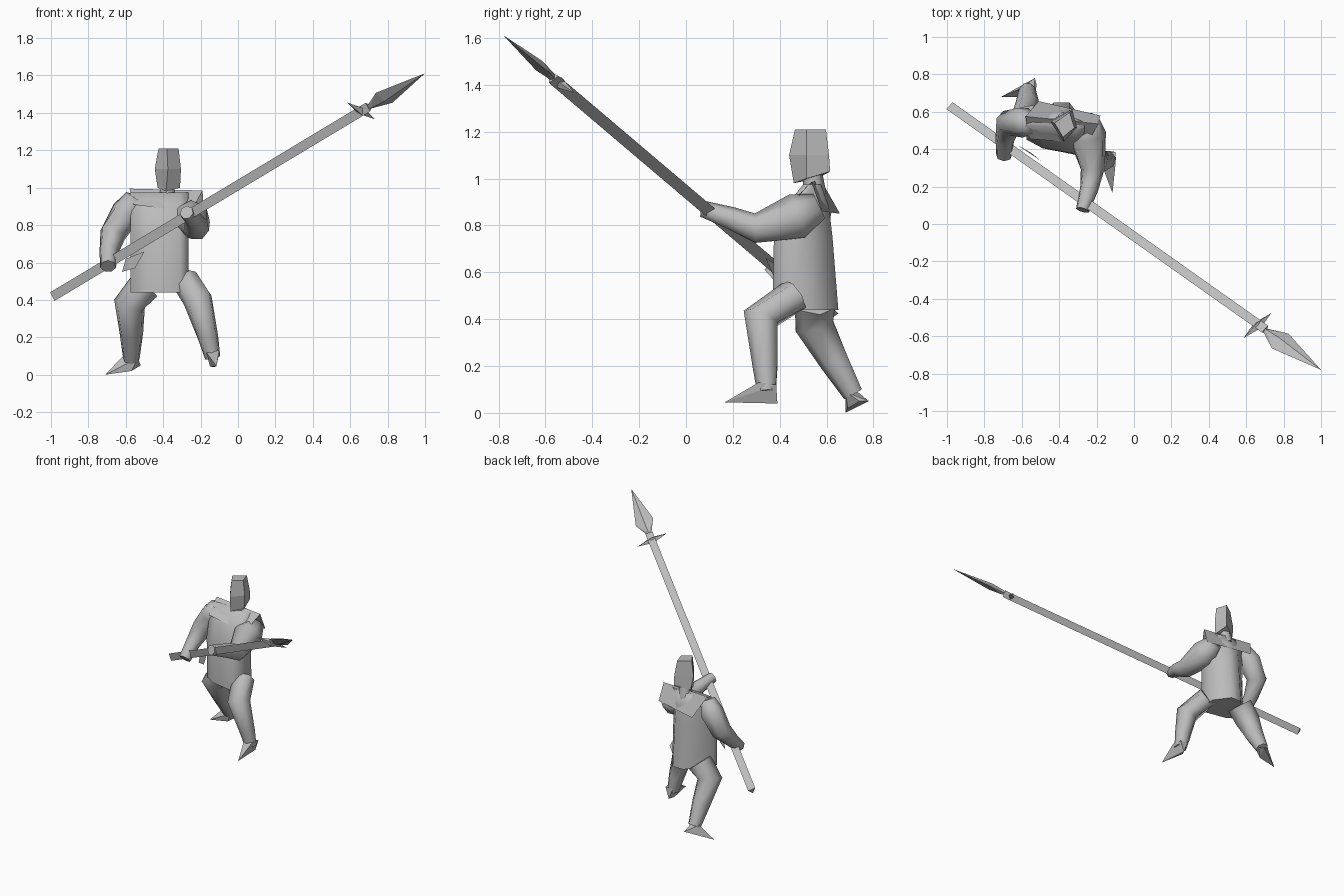
import bpy, bmesh, math
from mathutils import Vector as V

if "Cube" in bpy.data.objects:
    bpy.data.objects.remove(bpy.data.objects["Cube"])

grey = bpy.data.materials.new("plain_grey")
grey.diffuse_color = (0.5, 0.5, 0.5, 1)
grey.use_nodes = True
grey.node_tree.nodes["Principled BSDF"].inputs["Base Color"].default_value = grey.diffuse_color


def finish(name, bm, smooth=0):
    bmesh.ops.recalc_face_normals(bm, faces=bm.faces[:])
    me = bpy.data.meshes.new(name)
    bm.to_mesh(me)
    bm.free()
    me.materials.append(grey)
    ob = bpy.data.objects.new(name, me)
    bpy.context.collection.objects.link(ob)
    if smooth:
        bpy.ops.object.select_all(action='DESELECT')
        ob.select_set(True)
        bpy.context.view_layer.objects.active = ob
        bpy.ops.object.shade_smooth_by_angle(angle=math.radians(smooth))
    return ob


def loft(name, rings, smooth=0):
    """Skin a list of equal point rings and cap both ends."""
    bm = bmesh.new()
    rows = [[bm.verts.new(p) for p in r] for r in rings]
    n = len(rows[0])
    for a, b in zip(rows, rows[1:]):
        for i in range(n):
            j = (i + 1) % n
            bm.faces.new((a[i], a[j], b[j], b[i]))
    bm.faces.new(rows[0])
    bm.faces.new(rows[-1])
    return finish(name, bm, smooth)


def limb(name, joints, sides=7):
    """Tapered tube through (x, y, z, radius) joints."""
    pts = [V(j[:3]) for j in joints]
    rings = []
    for i, p in enumerate(pts):
        t = (pts[min(i + 1, len(pts) - 1)] - pts[max(i - 1, 0)]).normalized()
        u = t.cross(V((1, 0, 0))).normalized()
        w = t.cross(u)
        r = joints[i][3]
        rings.append([p + r * (u * math.cos(k * math.tau / sides) + w * math.sin(k * math.tau / sides))
                      for k in range(sides)])
    return loft(name, rings, 75)


def hull(name, pts):
    bm = bmesh.new()
    for p in pts:
        bm.verts.new(p)
    bmesh.ops.convex_hull(bm, input=bm.verts[:])
    loose = [v for v in bm.verts if not v.link_faces]
    bmesh.ops.delete(bm, geom=loose, context='VERTS')
    return finish(name, bm)


# Tunic: one uneven octagon, squeezed front to back towards the shoulders
outline = ((-0.345, 0.65), (-0.43, 0.65), (-0.575, 0.50), (-0.575, 0.455),
           (-0.49, 0.405), (-0.31, 0.37), (-0.265, 0.42), (-0.265, 0.54))


def section(z, front, back):
    return [(x, front + (y - 0.37) / 0.28 * (back - front), z) for x, y in outline]


loft("tunic", [section(0.44, 0.37, 0.65), section(0.75, 0.375, 0.625),
               section(0.88, 0.425, 0.61), section(0.975, 0.50, 0.575)], 70)

# Shoulder cape: folded open sheet over the shoulders
bm = bmesh.new()
rows = [[bm.verts.new(p) for p in r] for r in (
    ((-0.56, 0.455, 0.91), (-0.25, 0.43, 0.87)),
    ((-0.58, 0.575, 0.995), (-0.19, 0.535, 0.985)),
    ((-0.51, 0.657, 0.85), (-0.18, 0.58, 0.86)))]
for a, b in zip(rows, rows[1:]):
    bm.faces.new((a[0], a[1], b[1], b[0]))
finish("shoulder_cape", bm)

# Neck and angular helmet with a front ridge
limb("neck", [(-0.38, 0.55, 0.93, 0.05), (-0.375, 0.54, 1.03, 0.04)], 6)
loft("helmet", [
    [(-0.385, 0.46, 0.98), (-0.31, 0.515, 1.0), (-0.33, 0.615, 1.03), (-0.43, 0.56, 1.0)],
    [(-0.375, 0.44, 1.10), (-0.305, 0.515, 1.10), (-0.33, 0.61, 1.10), (-0.445, 0.545, 1.10)],
    [(-0.38, 0.465, 1.21), (-0.318, 0.515, 1.21), (-0.345, 0.597, 1.21), (-0.425, 0.54, 1.21)]])

# Arms
limb("left_arm", [(-0.25, 0.57, 0.88, 0.06), (-0.25, 0.475, 0.835, 0.103),
                  (-0.22, 0.295, 0.785, 0.066), (-0.24, 0.19, 0.83, 0.05),
                  (-0.275, 0.075, 0.868, 0.037)])
limb("right_arm", [(-0.55, 0.535, 0.95, 0.055), (-0.595, 0.545, 0.87, 0.083),
                   (-0.67, 0.54, 0.755, 0.072), (-0.69, 0.45, 0.66, 0.052),
                   (-0.695, 0.365, 0.58, 0.043)])

# Legs
limb("left_leg", [(-0.28, 0.465, 0.50, 0.075), (-0.215, 0.32, 0.405, 0.08),
                  (-0.16, 0.34, 0.20, 0.056), (-0.135, 0.345, 0.09, 0.042)])
limb("right_leg", [(-0.50, 0.555, 0.475, 0.09), (-0.58, 0.55, 0.375, 0.087),
                   (-0.57, 0.635, 0.22, 0.065), (-0.57, 0.715, 0.08, 0.045)])

# Pointed feet
hull("left_foot", [(-0.17, 0.31, 0.12), (-0.10, 0.31, 0.13), (-0.16, 0.385, 0.12), (-0.10, 0.385, 0.12),
                   (-0.13, 0.39, 0.04), (-0.15, 0.35, 0.045), (-0.115, 0.165, 0.045)])
hull("right_foot", [(-0.615, 0.72, 0.10), (-0.535, 0.68, 0.09), (-0.53, 0.78, 0.05),
                    (-0.52, 0.74, 0.05), (-0.71, 0.68, 0.0), (-0.57, 0.69, 0.02)])

# Loose flap hanging at the front of the hip
bm = bmesh.new()
bm.faces.new([bm.verts.new(p) for p in ((-0.62, 0.42, 0.55), (-0.55, 0.38, 0.57),
                                        (-0.50, 0.34, 0.66), (-0.60, 0.41, 0.62))])
finish("hip_flap", bm)

# Spear: three-sided shaft, cross guard and diamond blade
butt, tip = V((-0.985, 0.625, 0.42)), V((1.0, -0.78, 1.612))
d = (tip - butt).normalized()
side = d.cross(V((0, 0, 1))).normalized()
top = side.cross(d)
neck_pt = butt + (tip - butt) * 0.85


def triangle(c, r):
    return [c + r * (side * math.cos(math.radians(a)) + top * math.sin(math.radians(a)))
            for a in (50, 170, 290)]


loft("spear_shaft", [triangle(butt, 0.03), triangle(neck_pt, 0.03)])
wide = V((0.15, 0.135, -0.09))
wide = (wide - d * wide.dot(d)).normalized()
thin = d.cross(wide)
g = V((0.66, -0.543, 1.41))
hull("spear_guard", [g + wide * 0.11, g - wide * 0.11, g + thin * 0.025, g - thin * 0.025,
                     g + d * 0.025, g - d * 0.025])
c = butt + (tip - butt) * 0.89
hull("spear_blade", [neck_pt + wide * 0.015, neck_pt - wide * 0.015, neck_pt + thin * 0.015,
                     neck_pt - thin * 0.015, c + wide * 0.065, c - wide * 0.065,
                     c + thin * 0.024, c - thin * 0.024, tip])
